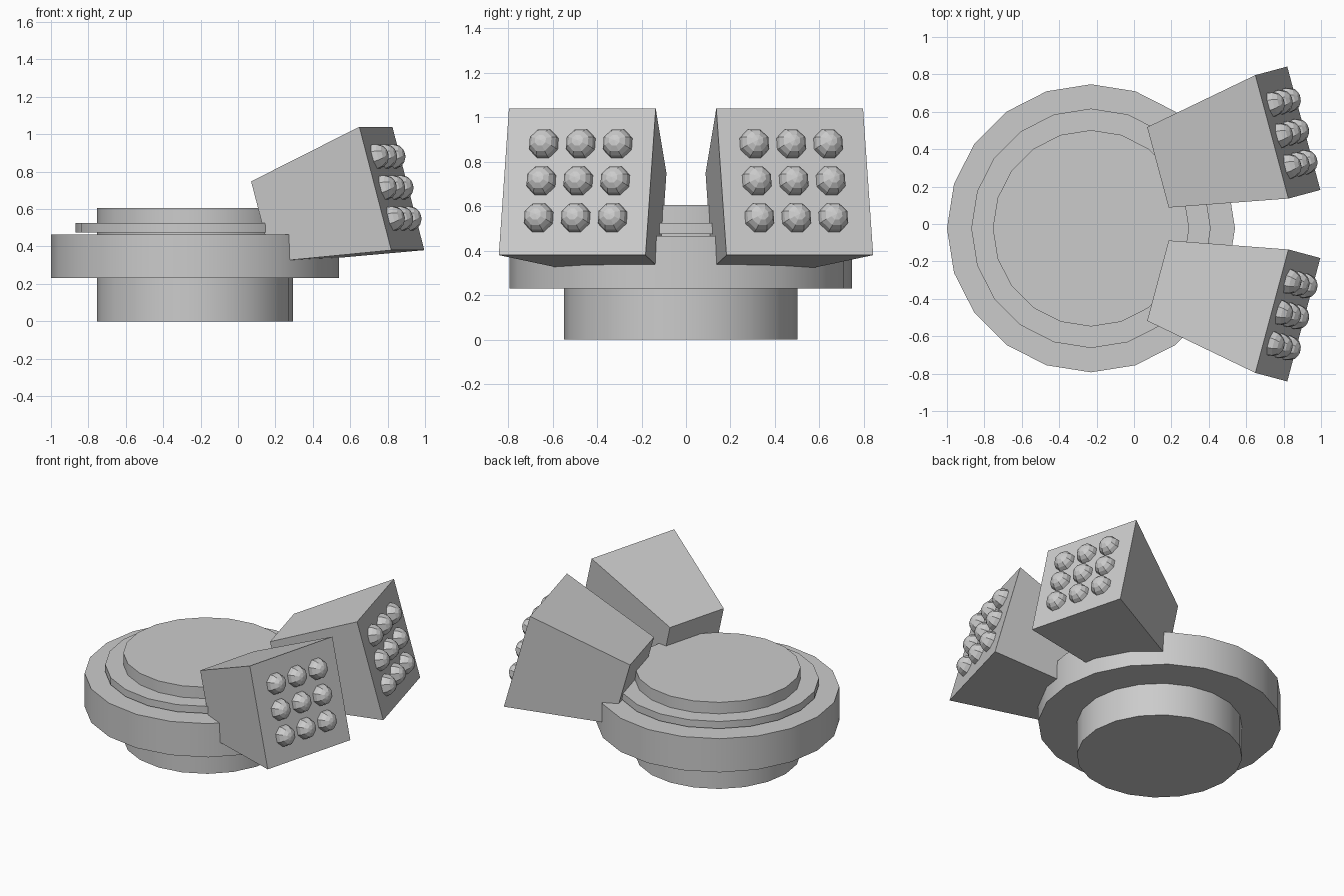
import bpy, math
from mathutils import Vector, Matrix

if "Cube" in bpy.data.objects:
    bpy.data.objects.remove(bpy.data.objects["Cube"])

CX, CY = -0.23, -0.023          # axis of the round base
ANG = math.radians(15)          # yaw and upward tilt of each lamp


def disc(name, r, z0, z1):
    bpy.ops.mesh.primitive_cylinder_add(vertices=20, radius=r, depth=z1 - z0,
                                        location=(CX, CY, (z0 + z1) / 2))
    ob = bpy.context.object
    ob.name = name
    # put a corner on the x axis, smooth the wall
    ob.rotation_euler.z = 0
    bpy.ops.object.shade_smooth_by_angle(angle=math.radians(30))
    return ob


# Round stepped base
disc("base_core", 0.525, 0, 0.605)
disc("base_flange", 0.77, 0.23, 0.465)
disc("base_ring", 0.64, 0.475, 0.525)

# Two mirrored lamp heads, each with a 3 x 3 grid of bulbs
for side, label in ((1, "back"), (-1, "front")):
    n = Vector((math.cos(ANG) ** 2, side * math.cos(ANG) * math.sin(ANG), math.sin(ANG)))
    u = Vector((-side * math.sin(ANG), math.cos(ANG), 0))
    v = n.cross(u)
    rot = Matrix((u, v, n)).transposed().to_4x4()
    face = Vector((0.8225, side * 0.489, 0.71))
    depth = 0.685

    # Tapered square housing
    bpy.ops.mesh.primitive_cone_add(vertices=4, radius1=0.445 / math.sqrt(2),
                                    radius2=0.683 / math.sqrt(2), depth=depth)
    box = bpy.context.object
    box.name = f"lamp_housing_{label}"
    box.data.transform(Matrix.Rotation(math.radians(45), 4, 'Z'))
    box.matrix_world = Matrix.Translation(face - n * depth / 2) @ rot

    # Bulbs half sunk in the front face
    for i in (-1, 0, 1):
        for j in (-1, 0, 1):
            bpy.ops.mesh.primitive_uv_sphere_add(segments=8, ring_count=8, radius=0.071)
            bulb = bpy.context.object
            bulb.name = f"bulb_{label}_{i + 1}_{j + 1}"
            bulb.data.transform(Matrix.Rotation(math.radians(22.5), 4, 'Z'))
            pos = face + u * (0.172 * i - side * 0.005) + v * (0.172 * j + 0.004)
            bulb.matrix_world = Matrix.Translation(pos) @ rot
